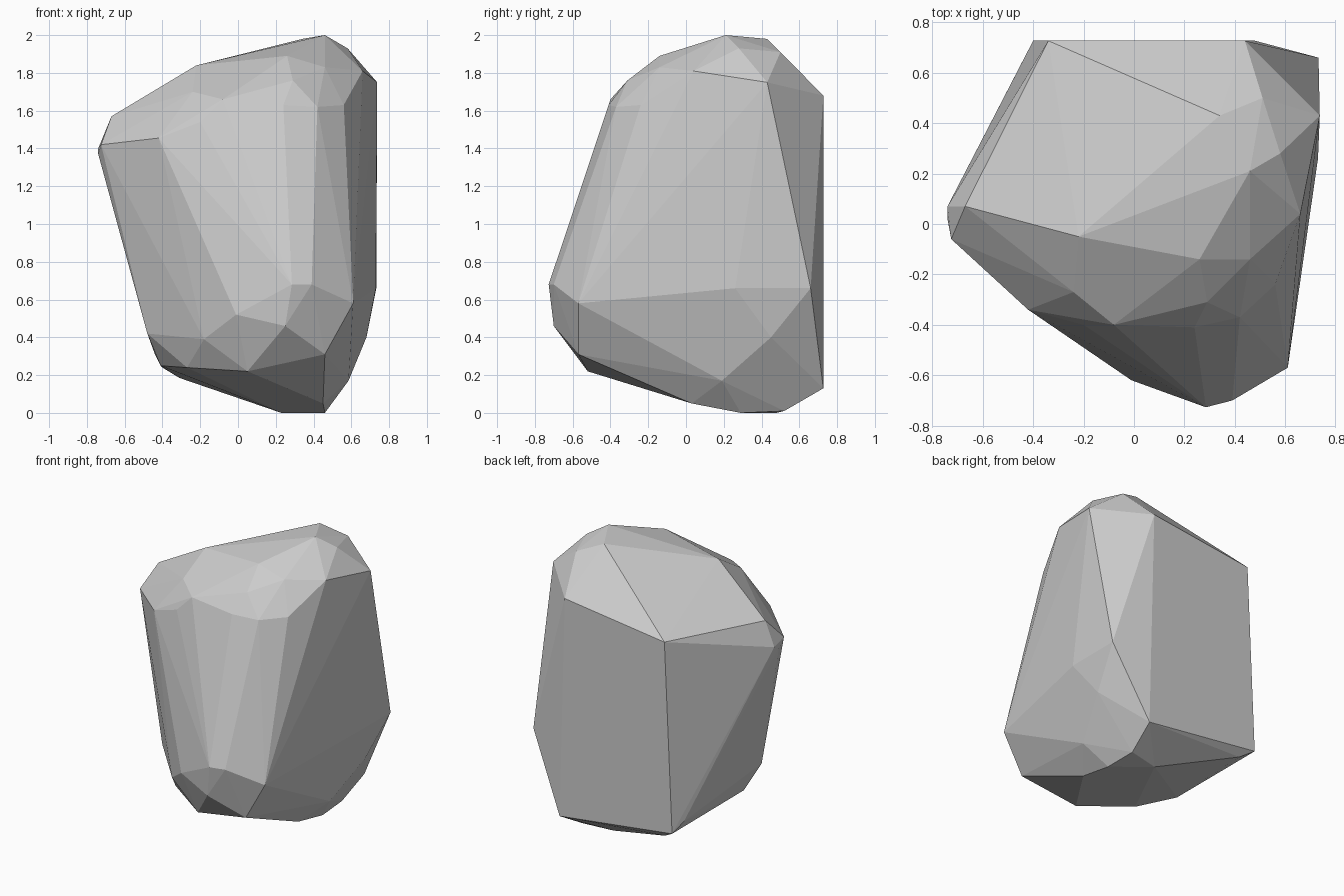
import bpy, bmesh

# Key corners of the faceted boulder, grouped by region
crown = [(.46, .21, 2.0), (.34, .43, 1.98), (.58, .28, 1.93), (.51, .5, 1.91),
         (-.22, -.05, 1.84), (.26, -.14, 1.89), (.46, -.14, 1.83), (.29, -.31, 1.76)]
shoulders = [(-.24, -.27, 1.70), (-.08, -.40, 1.66), (-.20, -.40, 1.54),
             (-.42, -.34, 1.455), (.24, -.41, 1.63), (.42, -.37, 1.62), (.56, -.24, 1.63)]
left_tip = [(-.74, .07, 1.40), (-.725, -.06, 1.42), (-.67, .07, 1.57), (-.74, .02, 1.37)]
right_side = [(.737, .43, 1.75), (.66, .04, 1.81), (.61, -.57, .58), (.732, .66, .66),
              (.73, .26, .66), (.68, .45, .40), (.585, .19, .17)]
back_face = [(.44, .727, 1.68), (-.34, .727, 1.58), (.48, .727, .13),
             (-.40, .727, .24), (-.44, .65, .31)]
belly = [(-.01, -.62, .52), (.285, -.727, .68), (.39, -.70, .68), (.25, -.70, .46),
         (.46, -.57, .31), (.05, -.52, .22), (-.18, -.48, .39), (-.27, -.31, .24),
         (-.35, -.28, .38), (-.48, -.16, .42), (-.41, -.06, .25)]
base = [(.46, .29, .0), (.23, .48, .0), (.45, .52, .01), (-.31, .68, .185), (.45, .03, .05)]

# The rock is the convex skin around those corners
bm = bmesh.new()
for region in (crown, shoulders, left_tip, right_side, back_face, belly, base):
    for corner in region:
        bm.verts.new(corner)
hull = bmesh.ops.convex_hull(bm, input=bm.verts[:])
loose = {v for v in hull["geom_interior"] + hull["geom_unused"]
         if isinstance(v, bmesh.types.BMVert)}
bmesh.ops.delete(bm, geom=list(loose), context='VERTS')

# Merge nearly coplanar triangles into broad flat facets
bmesh.ops.dissolve_limit(bm, angle_limit=0.03, verts=bm.verts[:], edges=bm.edges[:])
bmesh.ops.recalc_face_normals(bm, faces=bm.faces[:])

mesh = bpy.data.meshes.new("boulder")
bm.to_mesh(mesh)
bm.free()
boulder = bpy.data.objects.new("boulder", mesh)
bpy.context.collection.objects.link(boulder)
